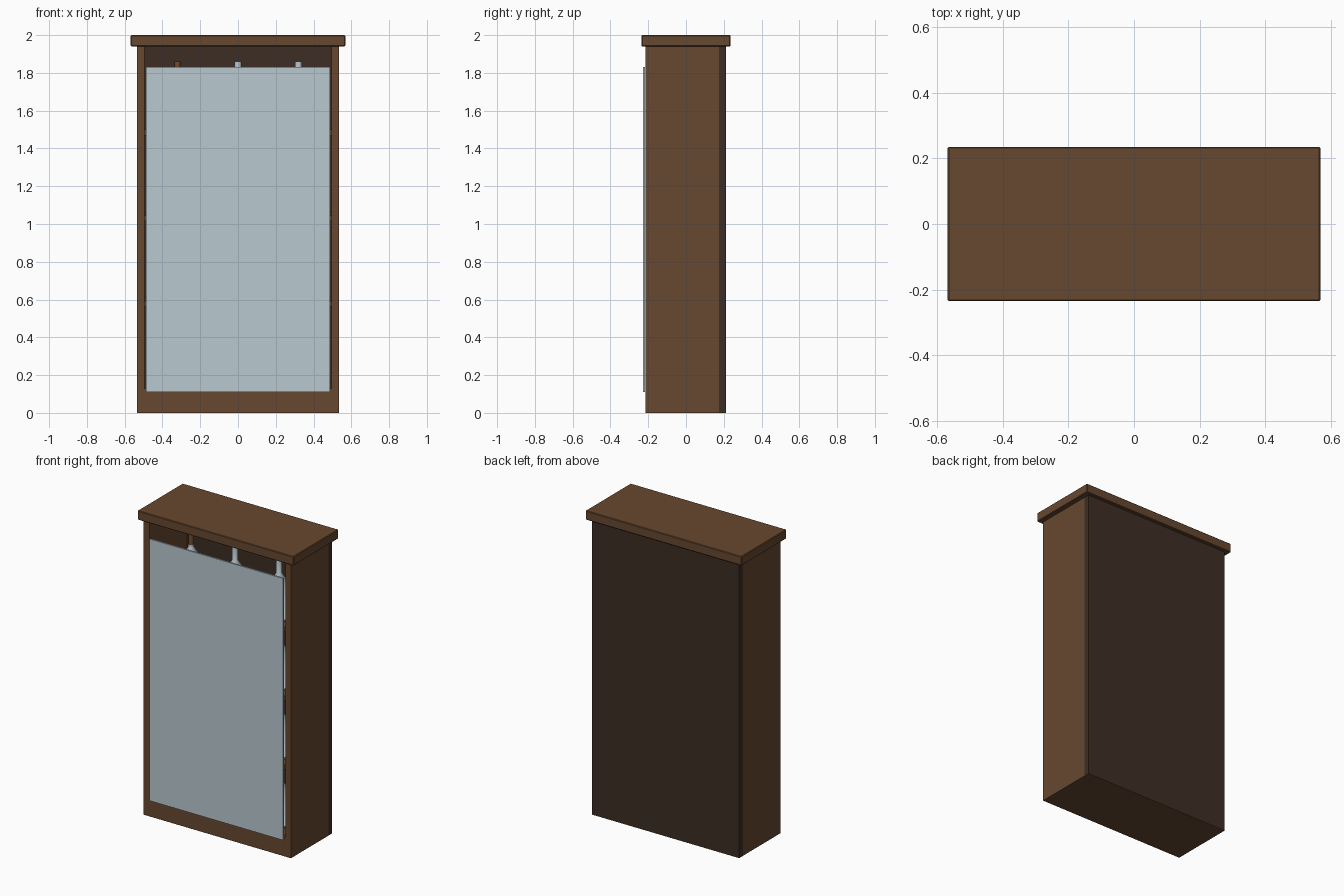
import bpy, bmesh, math

if "Cube" in bpy.data.objects:
    bpy.data.objects.remove(bpy.data.objects["Cube"])


def mat(name, rgb):
    m = bpy.data.materials.new(name)
    m.diffuse_color = (*rgb, 1)
    m.use_nodes = True
    m.node_tree.nodes["Principled BSDF"].inputs["Base Color"].default_value = m.diffuse_color
    return m


WOOD = mat("brown wood", (0.135, 0.065, 0.029))
DARK = mat("dark wood", (0.047, 0.027, 0.018))
GLASS = mat("pale blue glass", (0.48, 0.58, 0.63))
AMBER = mat("amber brown", (0.18, 0.07, 0.025))


def finish(name, bm, material):
    me = bpy.data.meshes.new(name)
    bmesh.ops.recalc_face_normals(bm, faces=bm.faces)
    bm.to_mesh(me)
    bm.free()
    me.materials.append(material)
    ob = bpy.data.objects.new(name, me)
    bpy.context.collection.objects.link(ob)
    return ob


def box(name, x, y, z, material, bevel=0.0):
    bm = bmesh.new()
    bmesh.ops.create_cube(bm, size=1)
    for v in bm.verts:
        for i, (lo, hi) in enumerate((x, y, z)):
            v.co[i] = hi if v.co[i] > 0 else lo
    ob = finish(name, bm, material)
    if bevel:
        m = ob.modifiers.new("bevel", "BEVEL")
        m.width, m.segments = bevel, 1
    return ob


def lathe(name, profile, loc, material, n=32):
    bm = bmesh.new()
    rings = [[bm.verts.new((r * math.cos(2 * math.pi * k / n),
                            r * math.sin(2 * math.pi * k / n), z))
              for k in range(n)] for r, z in profile]
    for a, b in zip(rings, rings[1:]):
        for k in range(n):
            j = (k + 1) % n
            bm.faces.new((a[k], a[j], b[j], b[k]))
    bm.faces.new(rings[0])
    bm.faces.new(rings[-1])
    ob = finish(name, bm, material)
    ob.location = loc
    bpy.context.view_layer.objects.active = ob
    ob.select_set(True)
    bpy.ops.object.shade_smooth_by_angle(angle=math.radians(35))
    ob.select_set(False)


# Carcass
box("top_slab", (-0.568, 0.568), (-0.235, 0.235), (1.94, 2.0), WOOD, 0.004)
box("back_panel", (-0.536, 0.536), (0.175, 0.213), (0.002, 1.94), DARK)
for side, s in (("left", -1), ("right", 1)):
    box(side + "_side", tuple(sorted((s * 0.495, s * 0.536))),
        (-0.215, 0.175), (0, 1.94), WOOD)
box("base", (-0.495, 0.495), (-0.215, 0.175), (0, 0.13), WOOD)
box("base_underside", (-0.536, 0.536), (0.175, 0.213), (0, 0.002), WOOD)

# Shelves, with a row of flasks standing on each
LEVELS = (0.14, 0.593, 1.046, 1.499)
FLASK = ((0.155, 0), (0.17, 0.018), (0.165, 0.035), (0.018, 0.25), (0.018, 0.361))
for row, z in enumerate(LEVELS):
    if row:
        box("shelf", (-0.495, 0.495), (-0.2, 0.175), (z - 0.03, z), WOOD)
    for x in (-0.32, 0, 0.32):
        corked = x < 0
        prof = FLASK[:-1] + ((0.018, 0.27),) if corked else FLASK
        lathe("flask", prof, (x, -0.03, z), GLASS)
        if corked:
            lathe("flask_stopper", ((0.016, 0.27), (0.016, 0.361)),
                  (x, -0.03, z), AMBER, 16)

# Glass door in front of the frame
box("glass_door", (-0.487, 0.487), (-0.227, -0.216), (0.11, 1.832), GLASS)
